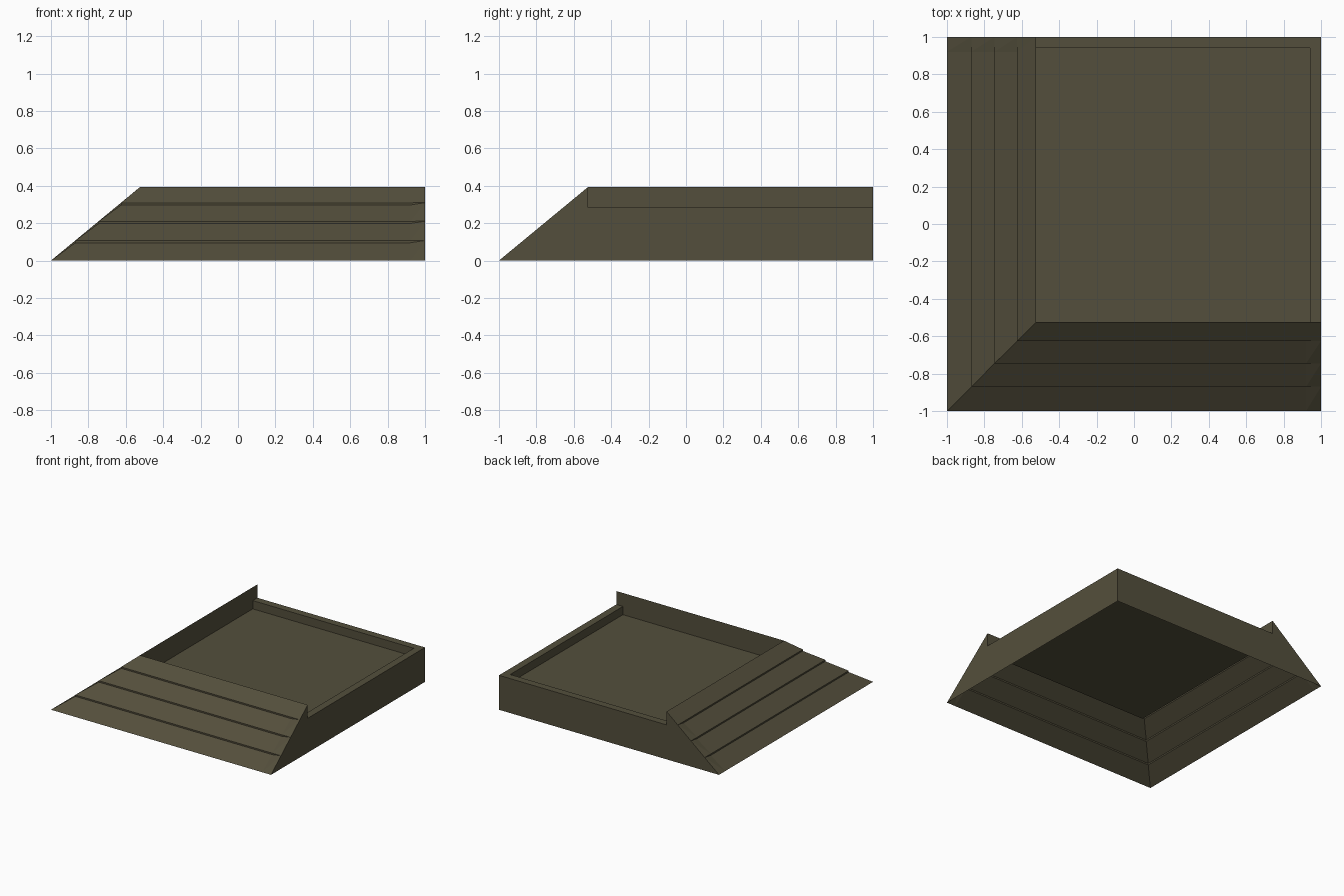
import bpy
from mathutils import Vector

if "Cube" in bpy.data.objects:
    bpy.data.objects.remove(bpy.data.objects["Cube"])

# Main dimensions
TOP = 0.393       # ridge height
RIDGE = -0.524    # ridge line position on x and y
RIM = 0.283       # low wall height
INNER = 0.94      # inner side of the low walls
FLOOR = 0.215     # tray floor height
FADE = 0.92       # where the steps start to fade out
RUN = RIDGE + 1

olive = bpy.data.materials.new("dark_olive")
olive.diffuse_color = (0.088, 0.078, 0.045, 1)
olive.use_nodes = True
olive.node_tree.nodes["Principled BSDF"].inputs["Base Color"].default_value = olive.diffuse_color


def build(name, faces, mirrored=True):
    """Make an object from (points, facing) pairs, mirrored over the diagonal x = y."""
    verts, polys, index = [], [], {}

    def add(points, facing):
        pts = []
        for p in points:
            p = tuple(round(c, 5) for c in p)
            if p not in pts:
                pts.append(p)
        if len(pts) < 3:
            return
        normal = Vector()
        for a, b in zip(pts, pts[1:] + pts[:1]):
            normal += Vector(a).cross(Vector(b))
        if normal.dot(Vector(facing)) < 0:
            pts.reverse()
        for p in pts:
            if p not in index:
                index[p] = len(verts)
                verts.append(p)
        polys.append([index[p] for p in pts])

    for points, facing in faces:
        add(points, facing)
        if mirrored:
            add([(y, x, z) for x, y, z in points], (facing[1], facing[0], facing[2]))
    mesh = bpy.data.meshes.new(name)
    mesh.from_pydata(verts, [], polys)
    mesh.materials.append(olive)
    mesh.update()
    obj = bpy.data.objects.new(name, mesh)
    bpy.context.collection.objects.link(obj)


# Stepped ramp profile: distance from the outer edge and height
stepped = [(0, 0), (0.13, 0.095), (0.13, 0.107), (0.255, 0.198), (0.255, 0.210),
           (0.375, 0.297), (0.375, 0.309), (RUN, TOP)]
plain = [(t, t * TOP / RUN) for t, z in stepped]

# Ramp: mitred at the corner, with steps fading out at the open end
ramp = []
for i in range(len(stepped) - 1):
    (t0, z0), (t1, z1) = stepped[i], stepped[i + 1]
    (p0, h0), (p1, h1) = plain[i], plain[i + 1]
    out = (0, -1, 1)
    ramp.append(([(t0 - 1, t0 - 1, z0), (FADE, t0 - 1, z0),
                  (FADE, t1 - 1, z1), (t1 - 1, t1 - 1, z1)], out))
    a, b = (FADE, t0 - 1, z0), (FADE, t1 - 1, z1)
    c, d = (1, p1 - 1, h1), (1, p0 - 1, h0)
    ramp.append(([a, b, c], out))
    ramp.append(([a, c, d], out))
# Upright back of the ramp, notched over the low wall
ramp.append(([(RIDGE, RIDGE, FLOOR), (INNER, RIDGE, FLOOR), (INNER, RIDGE, RIM),
              (1, RIDGE, RIM), (1, RIDGE, TOP), (RIDGE, RIDGE, TOP)], (0, 1, 0)))
build("stepped_ramp", ramp)

# Low walls: outer side with the ramp end, rim, and inner side
slope_edge = [(1, t - 1, z) for t, z in plain]
build("low_walls", [
    (slope_edge + [(1, RIDGE, RIM), (1, 1, RIM), (1, 1, 0)], (1, 0, 0)),
    ([(INNER, RIDGE, RIM), (1, RIDGE, RIM), (1, 1, RIM), (INNER, INNER, RIM)], (0, 0, 1)),
    ([(INNER, RIDGE, FLOOR), (INNER, INNER, FLOOR),
      (INNER, INNER, RIM), (INNER, RIDGE, RIM)], (-1, 0, 0)),
])

# Sunken tray floor, open underneath
build("tray_floor", [([(RIDGE, RIDGE, FLOOR), (INNER, RIDGE, FLOOR),
                       (INNER, INNER, FLOOR), (RIDGE, INNER, FLOOR)], (0, 0, 1))],
      mirrored=False)
